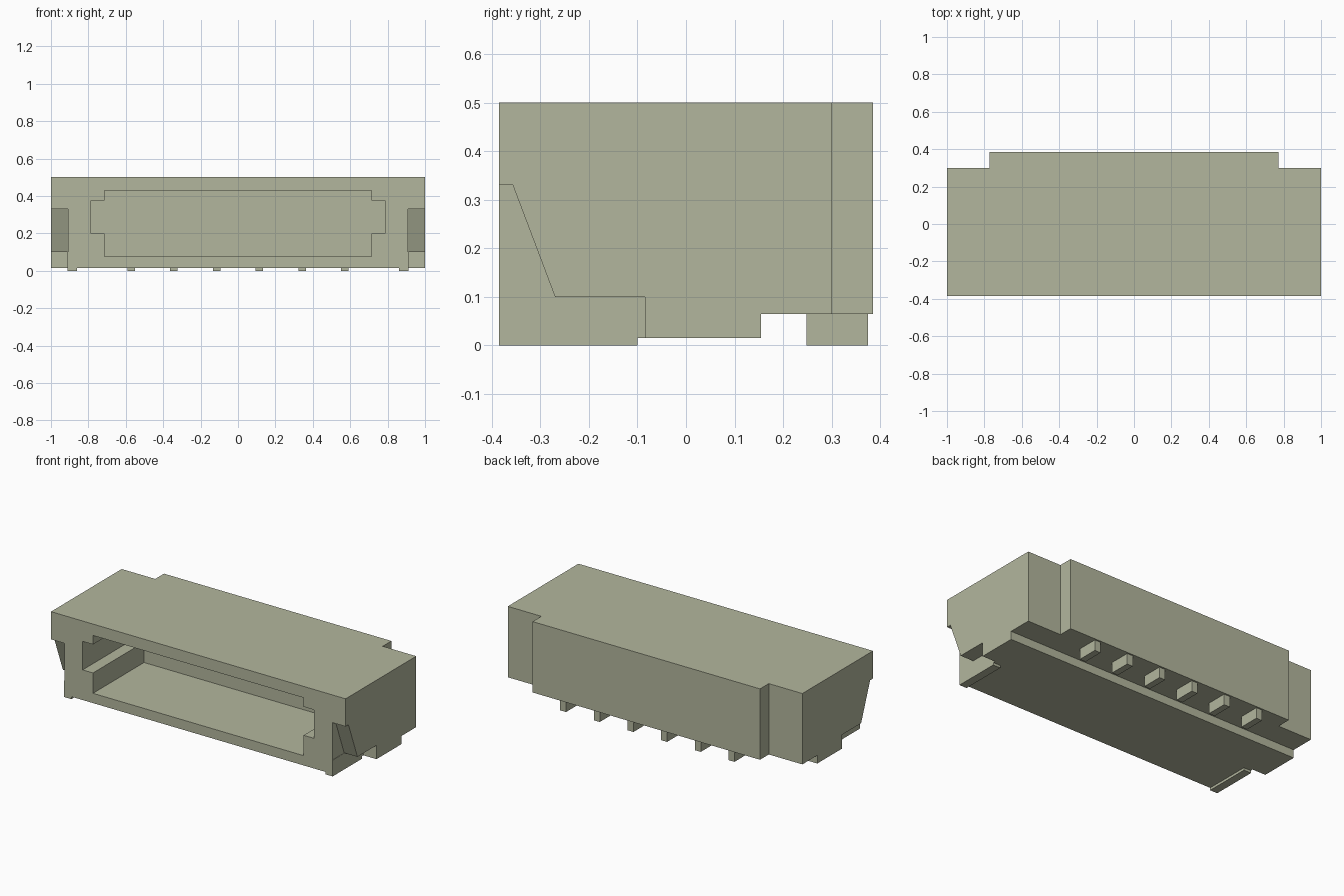
import bpy
import bmesh

default = bpy.data.objects.get("Cube")
if default:
    bpy.data.objects.remove(default, do_unlink=True)

COLOUR = (0.45, 0.47, 0.34, 1.0)
plastic = bpy.data.materials.new("sage beige plastic")
plastic.use_nodes = True
plastic.diffuse_color = COLOUR
for node in plastic.node_tree.nodes:
    if node.type == 'BSDF_PRINCIPLED':
        node.inputs["Base Color"].default_value = COLOUR


def prism(name, outline, start, end, axis):
    """Extrude a flat outline along x (outline in y, z) or y (outline in x, z)."""
    def place(a, b, depth):
        return (depth, a, b) if axis == 'x' else (a, depth, b)
    bm = bmesh.new()
    base = bm.faces.new([bm.verts.new(place(a, b, start)) for a, b in outline])
    top = bmesh.ops.extrude_face_region(bm, geom=[base])["geom"]
    moved = [v for v in top if isinstance(v, bmesh.types.BMVert)]
    bmesh.ops.translate(bm, verts=moved, vec=place(0, 0, end - start))
    bmesh.ops.recalc_face_normals(bm, faces=bm.faces)
    mesh = bpy.data.meshes.new(name)
    bm.to_mesh(mesh)
    bm.free()
    mesh.materials.append(plastic)
    obj = bpy.data.objects.new(name, mesh)
    bpy.context.collection.objects.link(obj)
    return obj


def box(name, x0, x1, y0, y1, z0, z1):
    return prism(name, [(y0, z0), (y1, z0), (y1, z1), (y0, z1)], x0, x1, 'x')


def cut(target, cutter):
    cutter.hide_render = True
    mod = target.modifiers.new("cut", 'BOOLEAN')
    mod.operation = 'DIFFERENCE'
    mod.solver = 'EXACT'
    mod.object = cutter
    bpy.context.view_layer.objects.active = target
    bpy.ops.object.modifier_apply(modifier=mod.name)
    bpy.data.objects.remove(cutter, do_unlink=True)


# Housing with a raised rear underside
FRONT, BACK = -0.385, 0.385
housing = prism("housing", [(FRONT, 0.015), (0.155, 0.015), (0.155, 0.065),
                            (BACK, 0.065), (BACK, 0.5), (FRONT, 0.5)], -1, 1, 'x')

# Socket opening with a key slot at each end
half = [(0.715, 0.075), (0.715, 0.2), (0.785, 0.2),
        (0.785, 0.375), (0.715, 0.375), (0.715, 0.43)]
opening = half + [(-x, z) for x, z in reversed(half)]
cut(housing, prism("socket_cutter", opening, -0.5, 0.11, 'y'))

# Sloped front notches and stepped rear corners on both ends
notch = [(-0.5, 0.33), (-0.357, 0.33), (-0.27, 0.1),
         (-0.085, 0.1), (-0.085, -0.1), (-0.5, -0.1)]
for side in (-1, 1):
    cut(housing, prism("notch_cutter", notch, side * 0.91, side * 1.1, 'x'))
    cut(housing, box("corner_cutter", side * 0.772, side * 1.1, 0.3, 0.5, -0.1, 0.6))

# Solder tabs beneath the front corners
for side, label in ((-1, "right"), (1, "left")):
    box(label + "_solder_tab", side * 0.862, side * 0.912, FRONT, -0.1, 0, 0.1)

# Row of contact pins beneath the back
for i in range(6):
    x = (i - 2.5) * 0.2286
    box("contact_pin_%d" % (i + 1), x - 0.02, x + 0.02, 0.248, 0.375, 0, 0.067)
